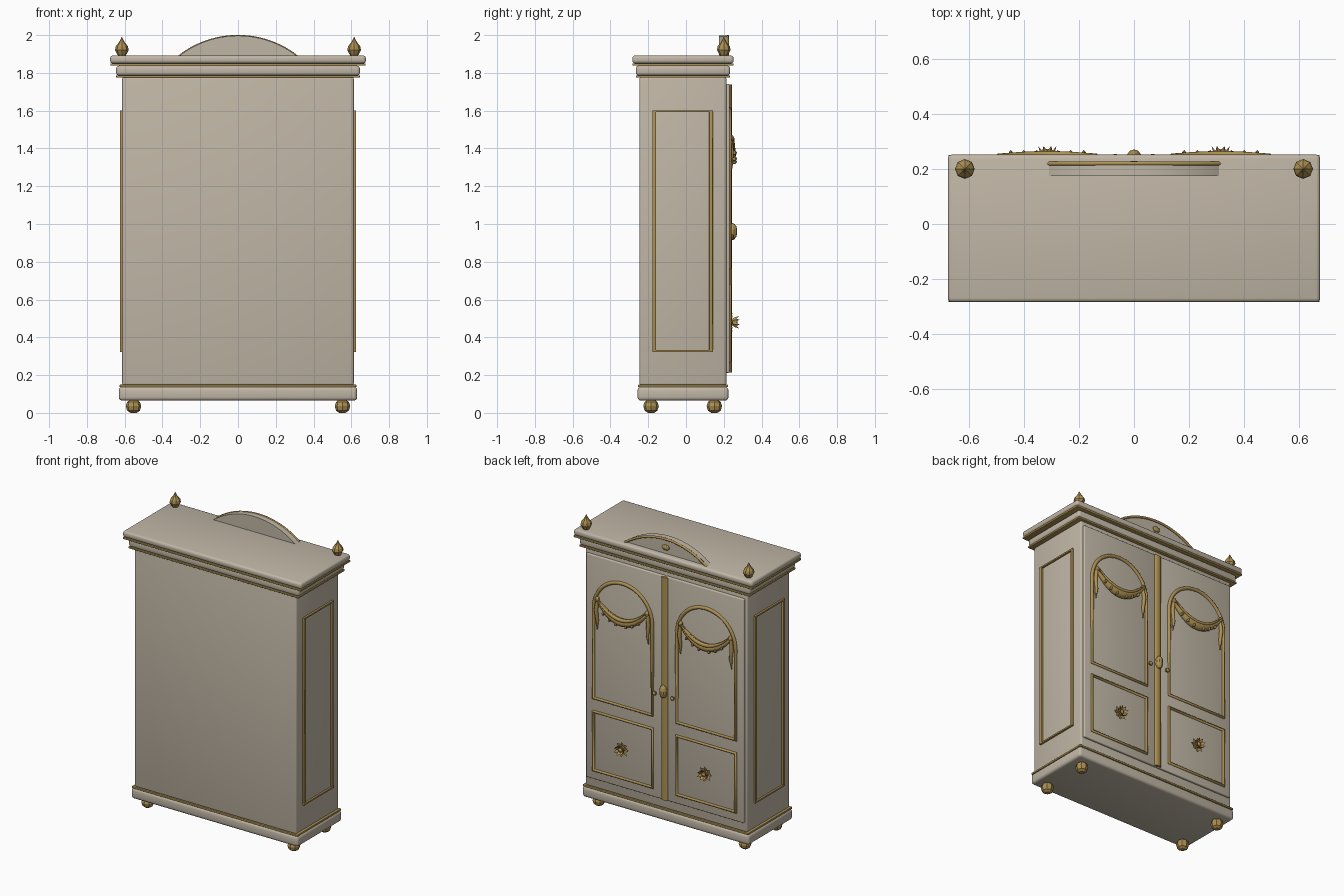
import bpy, bmesh, math
from mathutils import Vector, Matrix

if "Cube" in bpy.data.objects:
    bpy.data.objects.remove(bpy.data.objects["Cube"])


def material(name, rgb):
    m = bpy.data.materials.new(name)
    m.diffuse_color = (*rgb, 1)
    m.use_nodes = True
    m.node_tree.nodes["Principled BSDF"].inputs["Base Color"].default_value = m.diffuse_color
    return m


CREAM = material("cream paint", (0.53, 0.47, 0.38))
GOLD = material("antique gold", (0.42, 0.28, 0.085))


def finish(ob, mat, angle=None):
    ob.data.materials.clear()
    ob.data.materials.append(mat)
    if angle:
        bpy.ops.object.select_all(action='DESELECT')
        ob.select_set(True)
        bpy.context.view_layer.objects.active = ob
        bpy.ops.object.shade_smooth_by_angle(angle=math.radians(angle))
    return ob


def from_bmesh(name, bm, mat, angle=None):
    bmesh.ops.recalc_face_normals(bm, faces=bm.faces[:])
    me = bpy.data.meshes.new(name)
    bm.to_mesh(me)
    bm.free()
    ob = bpy.data.objects.new(name, me)
    bpy.context.collection.objects.link(ob)
    return finish(ob, mat, angle)


def box(name, x, y, z, mat, bevel=0.0):
    """Box from (min, max) ranges with optional rounded edges."""
    bm = bmesh.new()
    bmesh.ops.create_cube(bm, size=1)
    for v in bm.verts:
        for i, (a, b) in enumerate((x, y, z)):
            v.co[i] = a if v.co[i] < 0 else b
    if bevel:
        bmesh.ops.bevel(bm, geom=bm.edges[:], offset=bevel, segments=3,
                        profile=0.5, affect='EDGES')
    return from_bmesh(name, bm, mat, 40 if bevel else None)


def tube(name, pts, radius, mat, radii=None, closed=False, sides=2):
    """Round bar following points, converted to a mesh."""
    cu = bpy.data.curves.new(name, 'CURVE')
    cu.dimensions = '3D'
    cu.bevel_depth = radius
    cu.bevel_resolution = sides
    cu.use_fill_caps = True
    sp = cu.splines.new('POLY')
    sp.points.add(len(pts) - 1)
    for i, p in enumerate(pts):
        sp.points[i].co = (*p, 1)
        sp.points[i].radius = radii[i] if radii else 1
    sp.use_cyclic_u = closed
    ob = bpy.data.objects.new(name, cu)
    bpy.context.collection.objects.link(ob)
    bpy.ops.object.select_all(action='DESELECT')
    ob.select_set(True)
    bpy.context.view_layer.objects.active = ob
    bpy.ops.object.convert(target='MESH')
    return finish(bpy.context.object, mat, 50)


def lathe(name, profile, loc, mat, sides=8, axis='Z'):
    """Turned part from (radius, height) pairs."""
    bm = bmesh.new()
    rings = []
    for r, h in profile:
        rings.append([bm.verts.new((r * math.cos(t), r * math.sin(t), h))
                      for t in (2 * math.pi * k / sides for k in range(sides))])
    for a, b in zip(rings, rings[1:]):
        for k in range(sides):
            n = (k + 1) % sides
            bm.faces.new((a[k], a[n], b[n], b[k]))
    bm.faces.new(rings[0])
    bm.faces.new(rings[-1])
    rot = Matrix.Rotation(-math.pi / 2, 4, 'X') if axis == 'Y' else Matrix()
    bmesh.ops.transform(bm, matrix=Matrix.Translation(loc) @ rot, verts=bm.verts[:])
    return from_bmesh(name, bm, mat)


def ball(name, loc, scale, mat, u=10, v=7):
    bm = bmesh.new()
    bmesh.ops.create_uvsphere(bm, u_segments=u, v_segments=v, radius=1)
    for w in bm.verts:
        w.co = Vector(loc) + Vector([a * b for a, b in zip(w.co, scale)])
    return from_bmesh(name, bm, mat)


def tier(name, grow, z, mat, bevel=0.0):
    """Slab around the carcass, grown outwards on all sides."""
    return box(name, (-0.613 - grow, 0.613 + grow),
               (-0.246 - grow * 0.6, 0.214 + grow * 0.6), z, mat, bevel)


# Carcass, plinth and cornice
tier("carcass", 0.0, (0.145, 1.78), CREAM, 0.012)
tier("plinth", 0.018, (0.065, 0.138), CREAM, 0.018)
tier("plinth_trim", 0.014, (0.136, 0.149), GOLD, 0.003)
tier("lower_cornice_trim", 0.032, (1.775, 1.787), GOLD, 0.003)
tier("lower_cornice", 0.032, (1.786, 1.838), CREAM, 0.015)
tier("upper_cornice_trim", 0.062, (1.838, 1.851), GOLD, 0.003)
tier("upper_cornice", 0.064, (1.85, 1.892), CREAM, 0.015)

# Feet and finials
for sx in (-1, 1):
    for y in (-0.185, 0.15):
        lathe("foot", [(0.016, 0), (0.034, 0.012), (0.041, 0.036), (0.034, 0.058),
                       (0.02, 0.068)], (sx * 0.553, y, 0), GOLD)
    lathe("finial", [(0.018, 0), (0.026, 0.012), (0.036, 0.032), (0.032, 0.052),
                     (0.016, 0.072), (0.007, 0.088), (0.001, 0.102)],
          (sx * 0.615, 0.2, 1.889), GOLD)

# Curved pediment with a gilded edge and small central boss
R = 0.506
arc = []
for i in range(25):
    t = math.asin(0.315 / R) * (i / 12 - 1)
    arc.append((R * math.sin(t), 1.997 - R + R * math.cos(t)))
bm = bmesh.new()
face = bm.faces.new([bm.verts.new((x, 0.175, z)) for x, z in arc])
ext = bmesh.ops.extrude_face_region(bm, geom=[face])
for v in ext['geom']:
    if isinstance(v, bmesh.types.BMVert):
        v.co.y = 0.216
from_bmesh("pediment", bm, CREAM, 30)
tube("pediment_trim", [(x, 0.22, z - 0.004) for x, z in arc], 0.008, GOLD)
ball("pediment_boss", (0, 0.218, 1.935), (0.03, 0.012, 0.018), GOLD)

# Side panel frames
for sx in (-1, 1):
    xr = sorted((sx * 0.608, sx * 0.626))
    for y in (-0.168, 0.133):
        box("side_frame_upright", xr, (y - 0.01, y + 0.01), (0.322, 1.602), GOLD, 0.004)
    for z in (0.327, 1.597):
        box("side_frame_rail", xr, (-0.178, 0.143), (z - 0.005, z + 0.005), GOLD)

CX, HALF, DOOR_Y = 0.315, 0.222, 0.23
for sx in (-1, 1):
    cx = sx * CX
    # Door leaf
    box("door", sorted((sx * 0.004, sx * 0.597)), (0.205, DOOR_Y), (0.212, 1.742),
        CREAM, 0.006)

    # Arched upper frame and rectangular lower frame
    arch = [(cx - HALF, DOOR_Y, 0.768), (cx + HALF, DOOR_Y, 0.768)]
    arch += [(cx + HALF * math.cos(math.pi * k / 24), DOOR_Y,
              1.385 + HALF * math.sin(math.pi * k / 24)) for k in range(25)]
    tube("arch_frame", arch, 0.012, GOLD, closed=True)
    tube("lower_frame", [(cx + a * HALF, DOOR_Y, z) for a, z in
                         ((-1, 0.275), (1, 0.275), (1, 0.675), (-1, 0.675))],
         0.012, GOLD, closed=True)

    # Draped swag, thicker in the middle, with hanging tails and beads
    us = [k / 10 - 1 for k in range(21)]
    tube("swag", [(cx + 0.19 * u, 0.238, 1.345 + 0.105 * u * u) for u in us], 0.028,
         GOLD, radii=[0.3 + 0.7 * math.cos(u * math.pi / 2) for u in us])
    tube("swag_fold", [(cx + 0.18 * u, 0.252, 1.365 + 0.09 * u * u) for u in us], 0.013,
         GOLD, radii=[0.3 + 0.7 * math.cos(u * math.pi / 2) for u in us])
    for k in (-1, 1):
        tube("swag_tail", [(cx + k * 0.188, 0.236, 1.46), (cx + k * 0.198, 0.24, 1.38),
                           (cx + k * 0.19, 0.238, 1.31), (cx + k * 0.194, 0.234, 1.245)],
             0.013, GOLD, radii=[0.8, 1, 0.8, 0.25])
        ball("swag_knot", (cx + k * 0.188, 0.24, 1.455), (0.016, 0.014, 0.018), GOLD)
    for u in (-0.7, -0.45, -0.2, 0.2, 0.45, 0.7):
        ball("swag_bead", (cx + 0.19 * u, 0.255, 1.325 + 0.105 * u * u),
             (0.008, 0.015, 0.012), GOLD, 6, 5)

    # Flower knob: pointed petals flaring out around a centre bud
    bm = bmesh.new()
    for ring, (n, r, d) in enumerate(((8, 0.052, 0.018), (8, 0.036, 0.053))):
        for k in range(n):
            t = 2 * math.pi * (k + 0.5 * ring) / n
            out = Vector((math.cos(t), 0, math.sin(t)))
            side = Vector((-math.sin(t), 0, math.cos(t)))
            base = Vector((cx, DOOR_Y, 0.48))
            mid = base + out * r * 0.6 + Vector((0, d * 0.6, 0))
            a, b, c, e, f = [bm.verts.new(p) for p in (
                base + out * 0.006, mid + side * 0.013, base + out * r + Vector((0, d, 0)),
                mid - side * 0.013, mid + Vector((0, -0.006, 0)) + out * 0.006)]
            for tri in ((a, b, e), (b, c, e), (a, f, b), (b, f, c), (c, f, e), (e, f, a)):
                bm.faces.new(tri)
    from_bmesh("flower_petals", bm, GOLD)
    lathe("flower_bud", [(0.022, 0), (0.015, 0.012), (0.012, 0.025), (0.015, 0.032),
                         (0.004, 0.042)], (cx, DOOR_Y, 0.48), GOLD, 8, 'Y')

    # Small pull beside the centre strip
    lathe("door_pull", [(0.007, 0), (0.007, 0.008), (0.015, 0.013), (0.014, 0.02),
                        (0.004, 0.025)], (sx * 0.068, DOOR_Y, 0.93), GOLD, 8, 'Y')

# Centre strip and lock boss
strip = tube("centre_strip", [(0, 0, 0.215), (0, 0, 1.738)], 0.028, GOLD)
strip.scale.y = 0.55
strip.location.y = 0.227
ball("lock_boss", (0, 0.245, 0.96), (0.027, 0.027, 0.045), GOLD)
